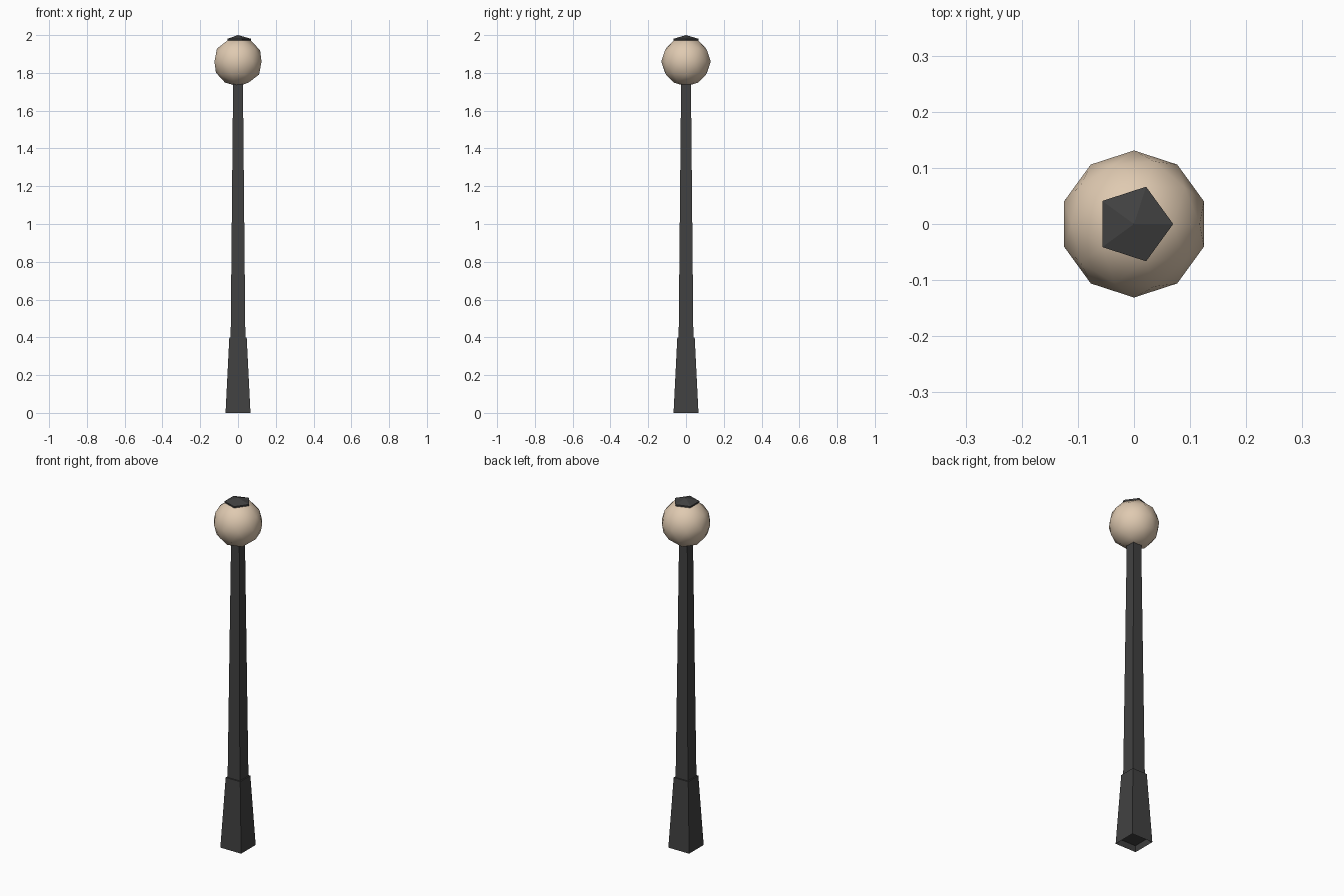
import bpy, bmesh, math
from mathutils import Vector

if "Cube" in bpy.data.objects:
    bpy.data.objects.remove(bpy.data.objects["Cube"])

def material(name, rgb):
    m = bpy.data.materials.new(name)
    m.diffuse_color = (*rgb, 1)
    m.use_nodes = True
    m.node_tree.nodes["Principled BSDF"].inputs["Base Color"].default_value = m.diffuse_color
    return m

IRON = material("dark iron", (0.053, 0.053, 0.053))
GLASS = material("warm cream", (0.74, 0.59, 0.44))
GLOBE_Z, GLOBE_R = 1.86, 0.131

def finish(bm, name, mat):
    mesh = bpy.data.meshes.new(name)
    bmesh.ops.recalc_face_normals(bm, faces=bm.faces[:])
    bm.to_mesh(mesh)
    bm.free()
    mesh.materials.append(mat)
    ob = bpy.data.objects.new(name, mesh)
    bpy.context.collection.objects.link(ob)
    return ob

def square_taper(name, z0, z1, half0, half1, recess=0):
    bm = bmesh.new()
    bmesh.ops.create_cube(bm, size=2)
    for v in bm.verts:
        low = v.co.z < 0
        h = half0 if low else half1
        v.co = Vector((v.co.x * h, v.co.y * h, z0 if low else z1))
    if recess:
        # hollow underside with a thin rim
        bm.normal_update()
        bottom = [f for f in bm.faces if f.normal.z < -0.9]
        bmesh.ops.inset_region(bm, faces=bottom, thickness=0.012)
        for v in bottom[0].verts:
            v.co.z += recess
    return finish(bm, name, mat=IRON)

# Square post: flared base and slim tapering shaft
square_taper("post_base", 0, 0.4, 0.066, 0.046, recess=0.03)
square_taper("post_shaft", 0.39, 1.75, 0.039, 0.026)

# Smooth low-poly globe
bm = bmesh.new()
bmesh.ops.create_icosphere(bm, subdivisions=2, radius=GLOBE_R)
for f in bm.faces:
    f.smooth = True
globe = finish(bm, "globe", GLASS)
globe.location.z = GLOBE_Z

# Pentagonal cap: the top facets of the globe, thickened upwards
bm = bmesh.new()
bmesh.ops.create_icosphere(bm, subdivisions=2, radius=GLOBE_R)
lower = [v for v in bm.verts if v.co.z < GLOBE_R * 0.8]
bmesh.ops.delete(bm, geom=lower, context='VERTS')
ext = bmesh.ops.extrude_face_region(bm, geom=bm.faces[:], use_keep_orig=True)
for v in ext["geom"]:
    if isinstance(v, bmesh.types.BMVert):
        v.co.z += 0.009
        v.co.x *= 1.015
        v.co.y *= 1.015
cap = finish(bm, "globe_cap", IRON)
cap.location.z = GLOBE_Z
